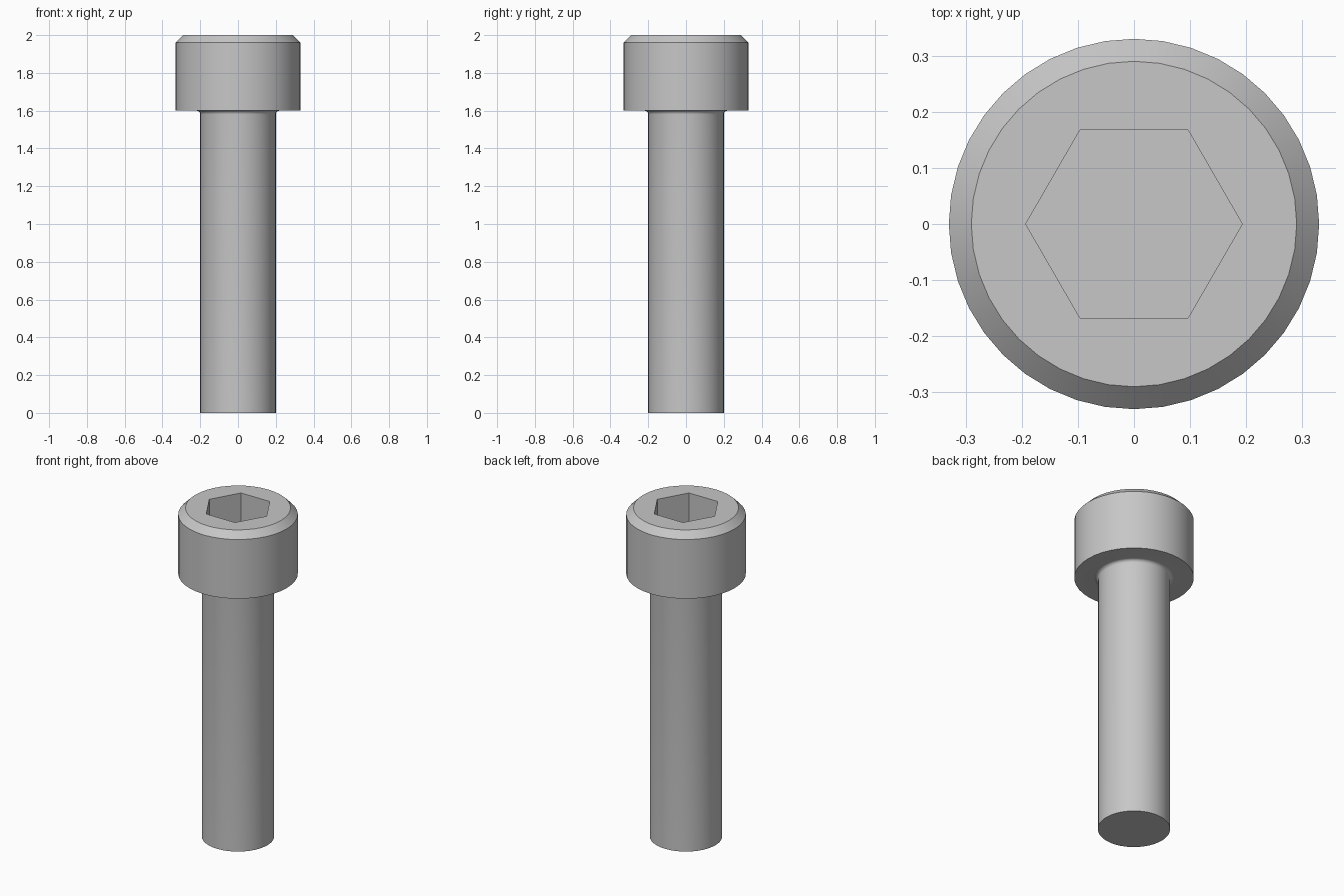
import bpy
import bmesh
from math import sin, cos, pi, radians

cube = bpy.data.objects.get("Cube")
if cube:
    bpy.data.objects.remove(cube)

SEGMENTS = 40
SHANK_R, HEAD_R, HEAD_BASE, TOP = 0.2, 0.33, 1.6, 2.0
FILLET, CHAMFER = 0.02, 0.04
SOCKET_R, SOCKET_DEPTH = 0.193, 0.2

steel = bpy.data.materials.new("grey steel")
steel.use_nodes = True
grey = (0.57, 0.57, 0.57, 1)
steel.diffuse_color = grey
steel.node_tree.nodes["Principled BSDF"].inputs["Base Color"].default_value = grey

bm = bmesh.new()


def ring(radius, z, count):
    return [bm.verts.new((radius * cos(2 * pi * i / count),
                          radius * sin(2 * pi * i / count), z)) for i in range(count)]


def skin(lower, upper):
    n = len(lower)
    for i in range(n):
        j = (i + 1) % n
        bm.faces.new((lower[i], lower[j], upper[j], upper[i]))


def loop_edges(loop):
    return [bm.edges.get((v, loop[i - 1])) for i, v in enumerate(loop)]


# Outer profile: shank, under-head fillet, head wall and chamfer
profile = [(SHANK_R, 0)]
for i in range(7):
    a = i * pi / 12
    profile.append((SHANK_R + FILLET * (1 - cos(a)),
                    HEAD_BASE - FILLET * (1 - sin(a))))
profile += [(HEAD_R, HEAD_BASE), (HEAD_R, TOP - CHAMFER), (HEAD_R - CHAMFER, TOP)]
rings = [ring(r, z, SEGMENTS) for r, z in profile]
for lower, upper in zip(rings, rings[1:]):
    skin(lower, upper)
bm.faces.new(rings[0][::-1])

# Hexagonal socket with a flat floor
rim = ring(SOCKET_R, TOP, 6)
floor = ring(SOCKET_R, TOP - SOCKET_DEPTH, 6)
skin(rim, floor)
bm.faces.new(floor)

# Flat top of the head around the socket
bmesh.ops.triangle_fill(bm, use_beauty=True, normal=(0, 0, 1),
                        edges=loop_edges(rings[-1]) + loop_edges(rim))
bmesh.ops.recalc_face_normals(bm, faces=bm.faces)

mesh = bpy.data.meshes.new("socket_head_bolt")
bm.to_mesh(mesh)
bm.free()
mesh.materials.append(steel)
bolt = bpy.data.objects.new("socket_head_bolt", mesh)
bpy.context.collection.objects.link(bolt)

bpy.ops.object.select_all(action="DESELECT")
bolt.select_set(True)
bpy.context.view_layer.objects.active = bolt
bpy.ops.object.shade_smooth_by_angle(angle=radians(30))
